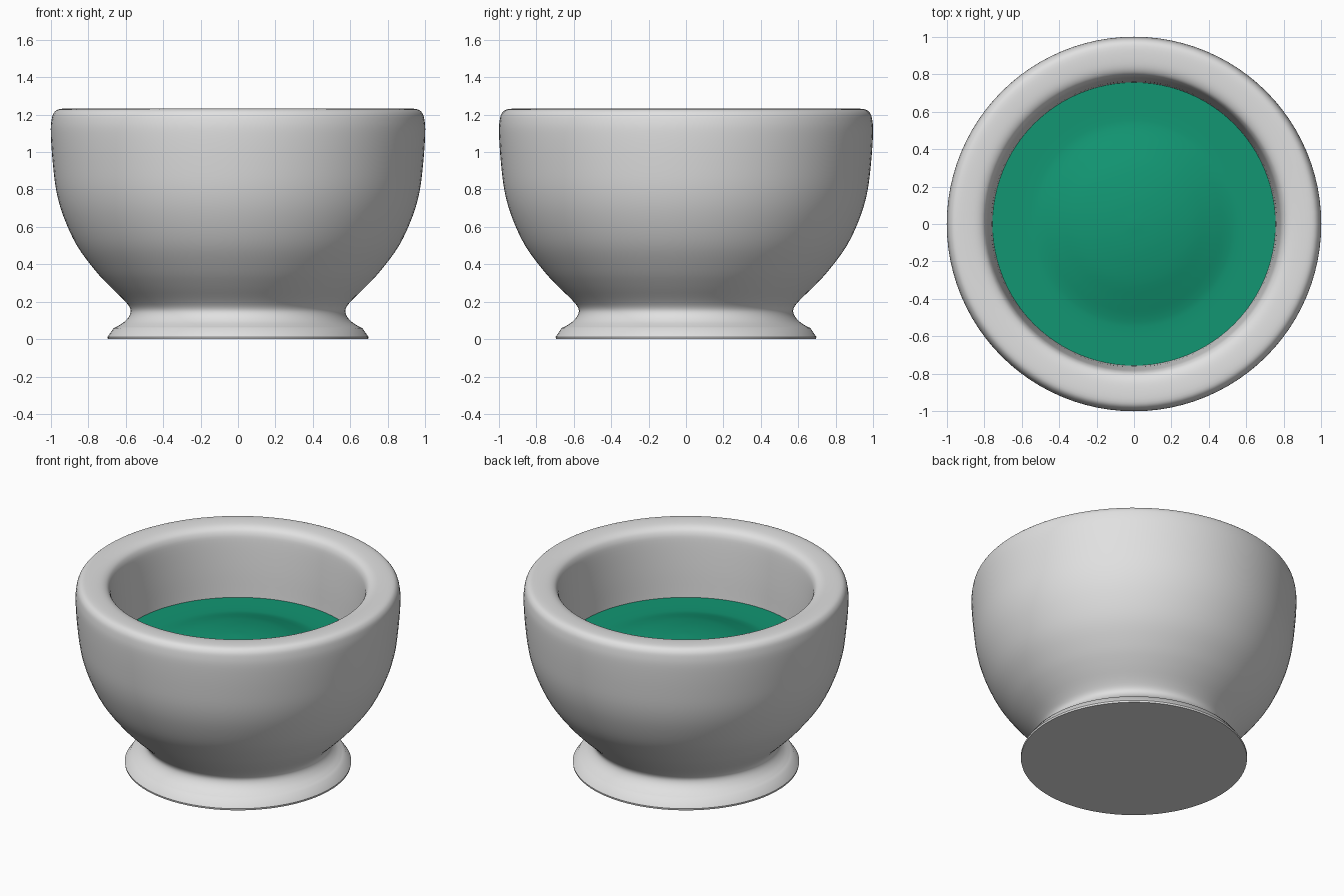
import bpy, bmesh, math
from mathutils import Vector

cube = bpy.data.objects.get("Cube")
if cube:
    bpy.data.objects.remove(cube)


def material(name, rgb):
    m = bpy.data.materials.new(name)
    m.use_nodes = True
    m.diffuse_color = (*rgb, 1)
    bsdf = m.node_tree.nodes["Principled BSDF"]
    bsdf.inputs["Base Color"].default_value = (*rgb, 1)
    bsdf.inputs["Roughness"].default_value = 0.6
    return m


def smooth_path(points, steps=4):
    """Smooth curve through the points, with free ends."""
    p = [Vector(q) for q in points]
    p = [2 * p[0] - p[1]] + p + [2 * p[-1] - p[-2]]
    out = []
    for a, b, c, d in zip(p, p[1:], p[2:], p[3:]):
        for i in range(steps):
            t = i / steps
            out.append(0.5 * (2 * b + (c - a) * t + (2 * a - 5 * b + 4 * c - d) * t**2
                              + (3 * b - a - 3 * c + d) * t**3))
    return out + [p[-2]]


def lathe(name, profile, mat, segments=96):
    """Turn a (radius, height) profile around the z axis."""
    bm = bmesh.new()
    verts = [bm.verts.new((r, 0, z)) for r, z in profile]
    edges = [bm.edges.new(pair) for pair in zip(verts, verts[1:])]
    bmesh.ops.spin(bm, geom=verts + edges, cent=(0, 0, 0), axis=(0, 0, 1),
                   angle=math.tau, steps=segments)
    bmesh.ops.remove_doubles(bm, verts=bm.verts, dist=0.0005)
    bmesh.ops.recalc_face_normals(bm, faces=bm.faces)
    mesh = bpy.data.meshes.new(name)
    bm.to_mesh(mesh)
    bm.free()
    obj = bpy.data.objects.new(name, mesh)
    bpy.context.collection.objects.link(obj)
    mesh.materials.append(mat)
    bpy.ops.object.select_all(action="DESELECT")
    obj.select_set(True)
    bpy.context.view_layer.objects.active = obj
    bpy.ops.object.shade_smooth_by_angle(angle=math.radians(35))
    return obj


stone = material("pale_grey_stone", (0.75, 0.75, 0.75))
green = material("green_filling", (0.006, 0.305, 0.17))

# Bowl: flared foot, waist, rounded body, thick lip and inner wall
foot = [(0, 0), (0.695, 0), (0.697, 0.012), (0.664, 0.06)]
body = smooth_path([(0.645, 0.068), (0.605, 0.095), (0.578, 0.13), (0.576, 0.165),
                    (0.61, 0.21), (0.69, 0.288), (0.765, 0.37), (0.86, 0.5),
                    (0.93, 0.65), (0.97, 0.79), (0.99, 0.95), (1.0, 1.1),
                    (0.996, 1.17), (0.983, 1.21), (0.95, 1.23), (0.87, 1.23),
                    (0.82, 1.218), (0.793, 1.19), (0.78, 1.13), (0.765, 0.95),
                    (0.756, 0.77), (0.75, 0.7)])
lathe("bowl", foot + body + [(0, 0.69)], stone)

# Filling: flat margin with a low mound in the middle
mound = smooth_path([(0, 0.875), (0.15, 0.865), (0.3, 0.84), (0.42, 0.805),
                     (0.51, 0.778), (0.58, 0.77), (0.757, 0.77)])
lathe("filling", mound + [(0.752, 0.71), (0, 0.71)], green)
